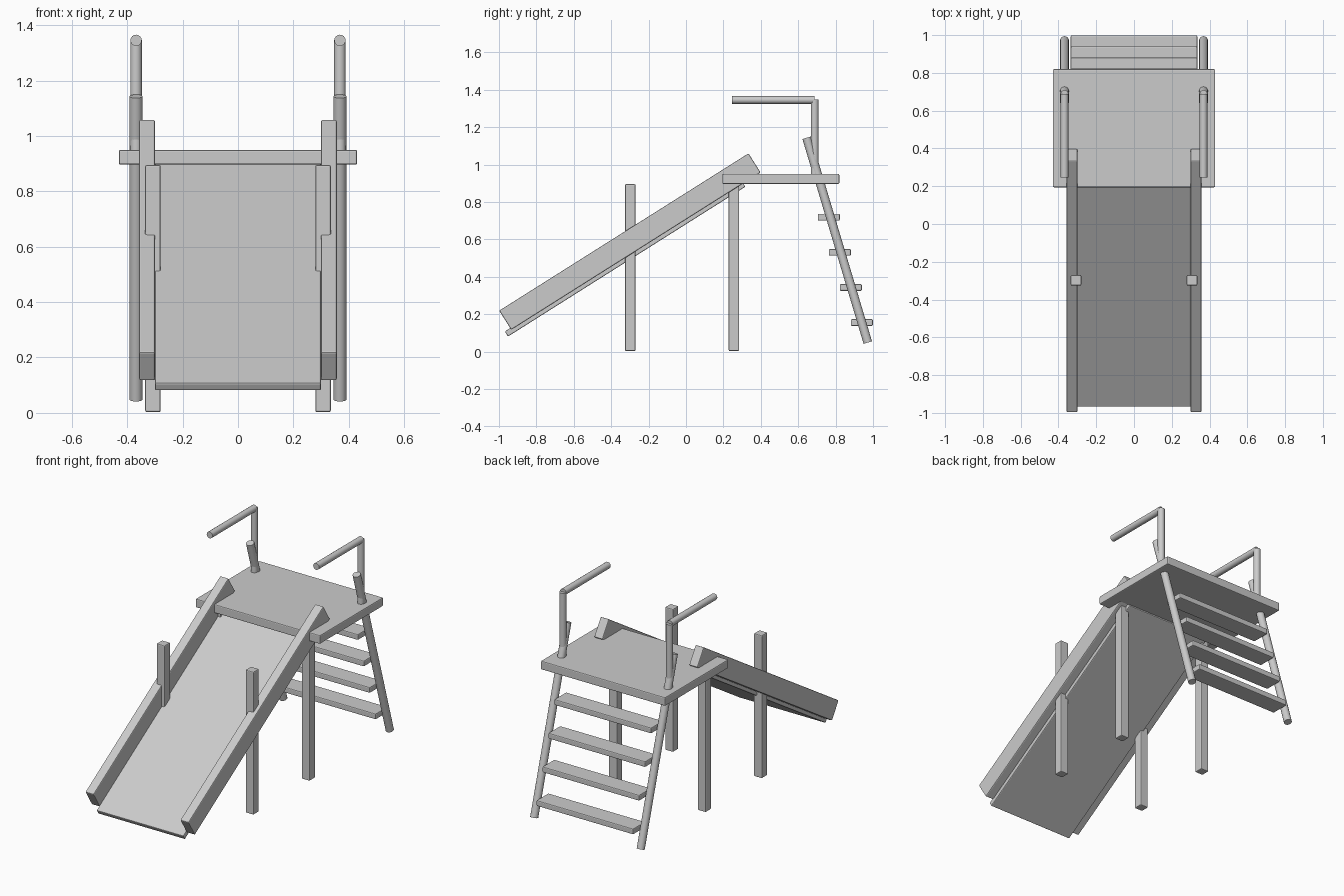
import bpy
from math import atan2, cos, sin
from mathutils import Vector

if "Cube" in bpy.data.objects:
    bpy.data.objects.remove(bpy.data.objects["Cube"])


def box(name, center, size, pitch=0.0, bevel=0.006):
    """Bevelled plank, pitched about the x axis."""
    bpy.ops.mesh.primitive_cube_add(size=1, location=center, rotation=(pitch, 0, 0))
    ob = bpy.context.object
    ob.name = name
    ob.scale = size
    bpy.ops.object.transform_apply(location=False, rotation=False, scale=True)
    mod = ob.modifiers.new("edge", 'BEVEL')
    mod.width = bevel
    mod.segments = 2
    return ob


def tube(name, a, b, radius, sides=16):
    """Round bar from point a to point b."""
    a, b = Vector(a), Vector(b)
    d = b - a
    bpy.ops.mesh.primitive_cylinder_add(vertices=sides, radius=radius, depth=d.length,
                                        location=(a + b) / 2)
    ob = bpy.context.object
    ob.name = name
    ob.rotation_euler = d.to_track_quat('Z', 'Y').to_euler()
    bpy.ops.object.shade_smooth_by_angle()
    return ob


# Slide frame: direction along the slope and its upward normal
pitch = atan2(0.841, 1.333)
along = Vector((0, cos(pitch), sin(pitch)))
normal = Vector((0, -sin(pitch), cos(pitch)))
rail_length, rail_height = 1.576, 0.121
rail_center = Vector((0, -0.30, 0.588))

# Platform
box("platform", (0, 0.507, 0.923), (0.86, 0.625, 0.054))

# Sliding board, slightly proud of the rail undersides
board_length, board_thick = 1.50, 0.032
board_center = Vector((0, -0.960, 0.094)) + along * board_length / 2
box("slide_board", board_center, (0.60, board_length, board_thick), pitch, 0.005)

for side, s in (("left", -1), ("right", 1)):
    # Slide rails
    box(f"slide_rail_{side}", rail_center + Vector((s * 0.328, 0, 0)),
        (0.058, rail_length, rail_height), pitch)

    # Support posts
    for place, y in (("front", -0.298), ("rear", 0.256)):
        box(f"{place}_post_{side}", (s * 0.307, y, 0.449), (0.056, 0.056, 0.892))

    # Ladder poles
    x = s * 0.368
    tube(f"ladder_pole_{side}", (x, 0.972, 0.048), (x, 0.645, 1.143), 0.0235)

    # Handrails
    tube(f"handrail_upright_{side}", (x, 0.688, 0.915), (x, 0.688, 1.347), 0.021)
    tube(f"handrail_grip_{side}", (x, 0.688, 1.345), (x, 0.246, 1.345), 0.0205)

# Ladder rungs
for i in range(4):
    box(f"ladder_rung_{i + 1}", (0, 0.940 - 0.0588 * i, 0.155 + 0.1877 * i),
        (0.67, 0.118, 0.036))
